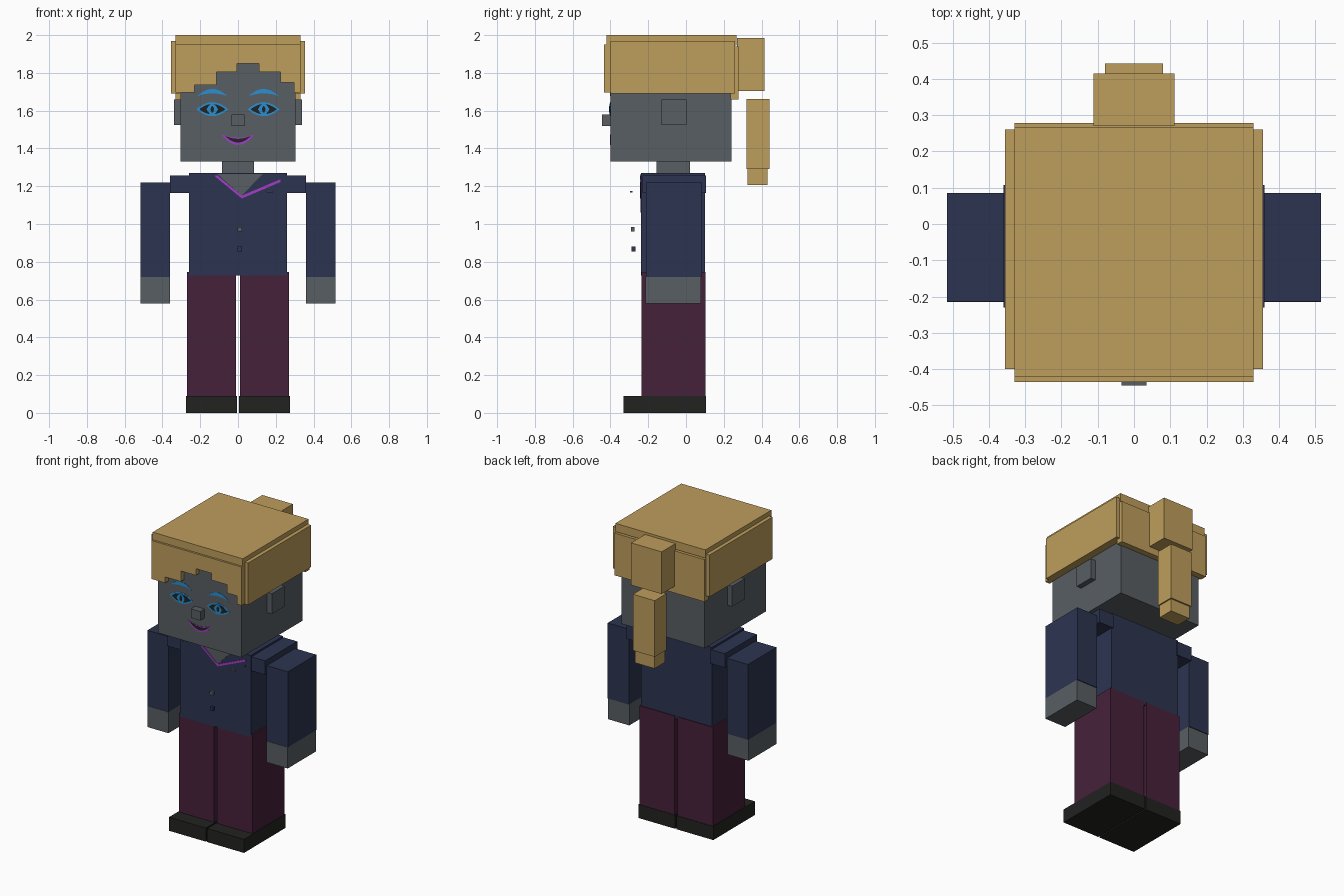
import bpy, bmesh

if "Cube" in bpy.data.objects:
    bpy.data.objects.remove(bpy.data.objects["Cube"])


def material(name, r, g, b):
    """Flat material from 0-255 display values."""
    lin = [((c / 255 + 0.055) / 1.055) ** 2.4 for c in (r, g, b)] + [1]
    m = bpy.data.materials.new(name)
    m.use_nodes = True
    m.diffuse_color = lin
    bsdf = m.node_tree.nodes["Principled BSDF"]
    bsdf.inputs["Base Color"].default_value = lin
    bsdf.inputs["Roughness"].default_value = 0.8
    return m


HAIR = material("blond hair", 190, 157, 92)
SKIN = material("grey skin", 88, 94, 99)
NAVY = material("navy jacket", 44, 52, 80)
WINE = material("wine trousers", 70, 33, 58)
BLACK = material("black shoes", 34, 34, 33)
BLUE = material("blue eyes", 42, 142, 208)
VIOLET = material("violet trim", 165, 60, 200)


def prism(name, outline, y0, y1, mat):
    """Extrude an x-z outline along y."""
    bm = bmesh.new()
    face = bm.faces.new([bm.verts.new((x, y0, z)) for x, z in outline])
    ext = bmesh.ops.extrude_face_region(bm, geom=[face])["geom"]
    moved = [v for v in ext if isinstance(v, bmesh.types.BMVert)]
    bmesh.ops.translate(bm, verts=moved, vec=(0, y1 - y0, 0))
    bmesh.ops.recalc_face_normals(bm, faces=bm.faces)
    me = bpy.data.meshes.new(name)
    bm.to_mesh(me)
    bm.free()
    me.materials.append(mat)
    ob = bpy.data.objects.new(name, me)
    bpy.context.collection.objects.link(ob)
    return ob


def box(name, x, y, z, mat):
    """Box from (low, high) ranges."""
    outline = [(x[0], z[0]), (x[1], z[0]), (x[1], z[1]), (x[0], z[1])]
    return prism(name, outline, y[0], y[1], mat)


def pair(name, x, y, z, mat):
    """Box on the left side and its mirror on the right."""
    box("left_" + name, x, y, z, mat)
    box("right_" + name, (-x[1], -x[0]), y, z, mat)


def lens(cx, cz, half, up, low, n=12):
    """Outline between two arcs that meet at both corners."""
    ts = [-1 + 2 * i / n for i in range(n + 1)]
    top = [(cx + half * t, cz + up * (1 - t * t)) for t in ts]
    bottom = [(cx + half * t, cz + low * (1 - t * t)) for t in ts[-2:0:-1]]
    return top + bottom


def face_plate(name, outline, layer, mat, surface=-0.40):
    """Thin painted detail; higher layers stand in front of lower ones."""
    prism(name, outline, surface - 0.0018 * layer, surface + 0.001, mat)


# Legs and shoes
pair("trouser_leg", (0.01, 0.27), (-0.235, 0.104), (0.09, 0.745), WINE)
pair("shoe", (0.005, 0.275), (-0.33, 0.107), (0, 0.09), BLACK)

# Torso, shoulders, arms and hands
box("torso", (-0.26, 0.26), (-0.237, 0.1), (0.727, 1.27), NAVY)
pair("shoulder", (0.25, 0.36), (-0.23, 0.107), (1.165, 1.258), NAVY)
pair("sleeve", (0.36, 0.515), (-0.213, 0.085), (0.72, 1.22), NAVY)
pair("hand", (0.36, 0.515), (-0.215, 0.08), (0.58, 0.72), SKIN)

# Jacket front, lapel, neckline and trim
CHEST = -0.237
face_plate("jacket_front", [(-0.235, 0.8), (0.02, 0.75), (0.225, 0.8), (0.225, 1.23),
                            (0.02, 1.14), (-0.12, 1.25), (-0.245, 1.23)], 1, NAVY, CHEST)
face_plate("jacket_lapel", [(-0.05, 1.06), (0.22, 1.18), (0.225, 1.23), (0.02, 1.14)],
           2, NAVY, CHEST)
face_plate("neckline_skin", [(-0.11, 1.265), (0.02, 1.15), (0.13, 1.265)], 2, SKIN, CHEST)
face_plate("neckline_trim", [(-0.125, 1.255), (0.02, 1.135), (0.225, 1.222), (0.225, 1.237),
                             (0.02, 1.15), (-0.11, 1.258)], 3, VIOLET, CHEST)

# Buttons and lapel pin stand clear of the chest
box("upper_button", (-0.003, 0.02), (-0.292, -0.273), (0.96, 0.984), SKIN)
box("lower_button", (-0.003, 0.02), (-0.288, -0.268), (0.855, 0.88), NAVY)
box("lapel_pin", (0.15, 0.185), (-0.297, -0.283), (1.166, 1.176), SKIN)

# Head
box("neck", (-0.085, 0.085), (-0.155, 0.02), (1.26, 1.34), SKIN)
box("head", (-0.305, 0.305), (-0.40, 0.24), (1.33, 1.955), SKIN)
box("nose", (-0.035, 0.035), (-0.445, -0.399), (1.52, 1.58), SKIN)
pair("ear", (0.30, 0.34), (-0.13, 0.002), (1.525, 1.66), SKIN)

# Eyes and brows
for side, s in (("left", 1), ("right", -1)):
    cx, cz = 0.136 * s, 1.607
    face_plate(side + "_eye_rim", lens(cx, cz, 0.085, 0.038, -0.036), 1, BLUE)
    face_plate(side + "_eye", lens(cx, cz, 0.069, 0.028, -0.026), 2, BLACK)
    face_plate(side + "_iris", lens(cx, cz, 0.03, 0.03, -0.03), 3, BLUE)
    face_plate(side + "_pupil", lens(cx, cz, 0.01, 0.018, -0.018), 4, BLACK)
    face_plate(side + "_brow", lens(cx, 1.677, 0.08, 0.038, 0.014), 1, BLUE)

# Mouth
face_plate("lips", lens(0, 1.475, 0.088, -0.018, -0.056), 1, VIOLET)
face_plate("mouth_opening", lens(0, 1.467, 0.068, -0.016, -0.036), 2, BLACK)

# Hair: cap, stepped fringe, side and back panels
box("hair_cap", (-0.33, 0.33), (-0.422, 0.268), (1.945, 2.0), HAIR)
steps = [(-0.33, 1.695), (-0.23, 1.735), (-0.115, 1.805), (-0.005, 1.85),
         (0.11, 1.805), (0.225, 1.75), (0.297, 1.695), (0.33, 1.695)]
fringe = [(-0.33, 1.95)]
for (x, z), (next_x, _) in zip(steps, steps[1:]):
    fringe += [(x, z), (next_x, z)]
prism("hair_fringe", fringe + [(0.33, 1.95)], -0.435, -0.399, HAIR)
pair("hair_side", (0.30, 0.355), (-0.40, 0.26), (1.692, 1.97), HAIR)
box("hair_back", (-0.33, 0.33), (0.235, 0.279), (1.66, 1.94), HAIR)

# Ponytail
box("ponytail_knot", (-0.112, 0.112), (0.27, 0.415), (1.705, 1.985), HAIR)
box("ponytail", (-0.08, 0.08), (0.32, 0.442), (1.29, 1.663), HAIR)
box("ponytail_tip", (-0.072, 0.072), (0.325, 0.432), (1.207, 1.292), HAIR)
